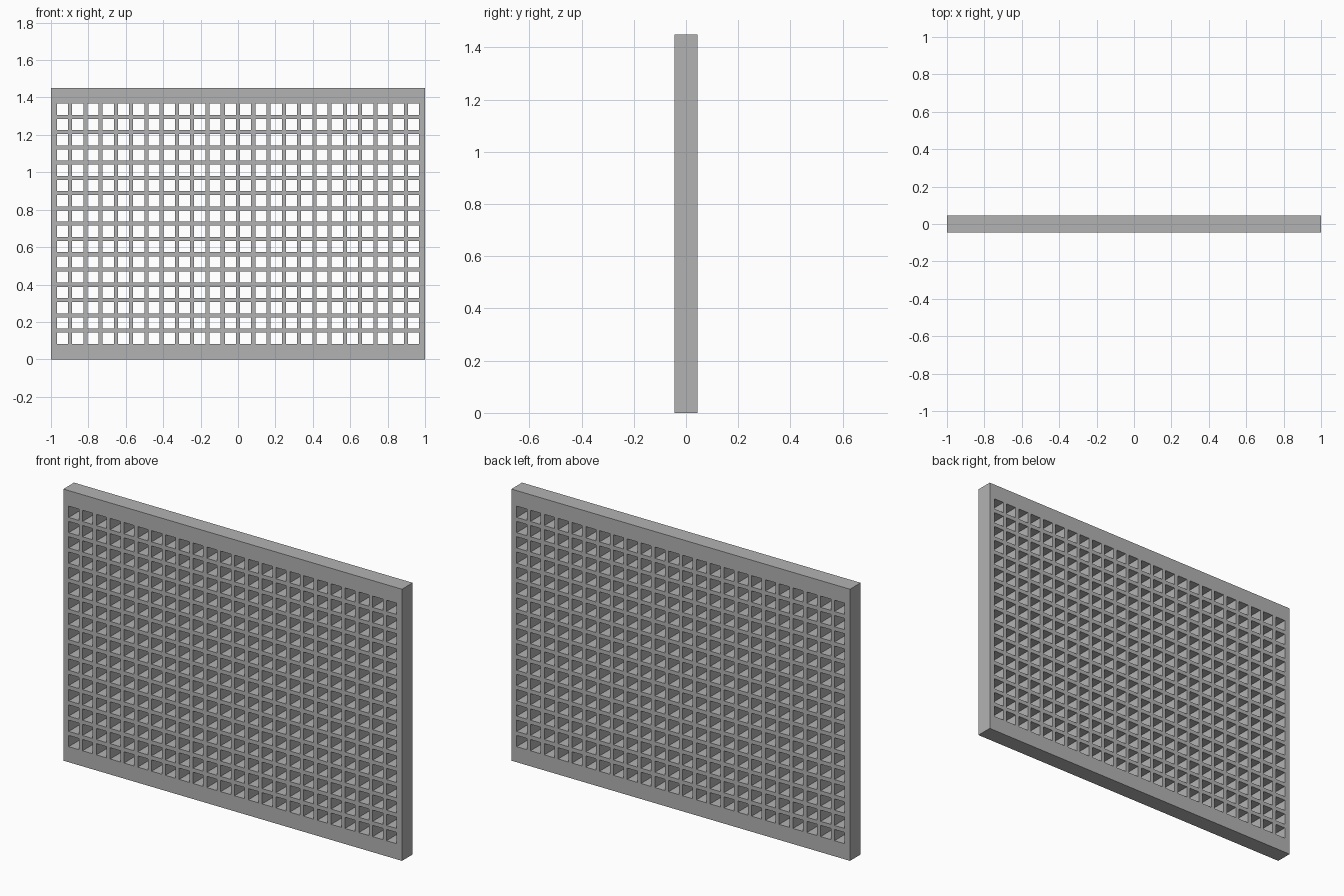
import bpy
import bmesh

WIDTH, HEIGHT, DEPTH = 2.0, 1.45, 0.09
COLUMNS, ROWS = 24, 16
PITCH, HOLE = 0.0816, 0.06

if "Cube" in bpy.data.objects:
    bpy.data.objects.remove(bpy.data.objects["Cube"], do_unlink=True)

# Plain grey finish
grey = bpy.data.materials.new("plain_grey")
grey.use_nodes = True
colour = (0.45, 0.45, 0.45, 1.0)
grey.diffuse_color = colour
grey.node_tree.nodes["Principled BSDF"].inputs["Base Color"].default_value = colour


def cut_lines(size, count):
    """Outer edges plus both sides of every hole, centred on zero."""
    lines = [-size / 2]
    for i in range(count):
        middle = (i - (count - 1) / 2) * PITCH
        lines += [middle - HOLE / 2, middle + HOLE / 2]
    return lines + [size / 2]


# Front sheet: every cell odd in both directions is left open as a hole
xs = cut_lines(WIDTH, COLUMNS)
zs = [z + HEIGHT / 2 for z in cut_lines(HEIGHT, ROWS)]
bm = bmesh.new()
grid = [[bm.verts.new((x, -DEPTH / 2, z)) for z in zs] for x in xs]
for i in range(len(xs) - 1):
    for j in range(len(zs) - 1):
        if not (i % 2 and j % 2):
            bm.faces.new((grid[i][j], grid[i + 1][j],
                          grid[i + 1][j + 1], grid[i][j + 1]))

# Thickness: pull the sheet back into a solid panel with open holes
sheet = bm.faces[:]
back = bmesh.ops.extrude_face_region(bm, geom=sheet, use_keep_orig=True)
moved = [v for v in back["geom"] if isinstance(v, bmesh.types.BMVert)]
bmesh.ops.translate(bm, verts=moved, vec=(0, DEPTH, 0))
bmesh.ops.recalc_face_normals(bm, faces=bm.faces[:])

mesh = bpy.data.meshes.new("perforated_panel")
bm.to_mesh(mesh)
bm.free()
mesh.materials.append(grey)
panel = bpy.data.objects.new("perforated_panel", mesh)
bpy.context.collection.objects.link(panel)
